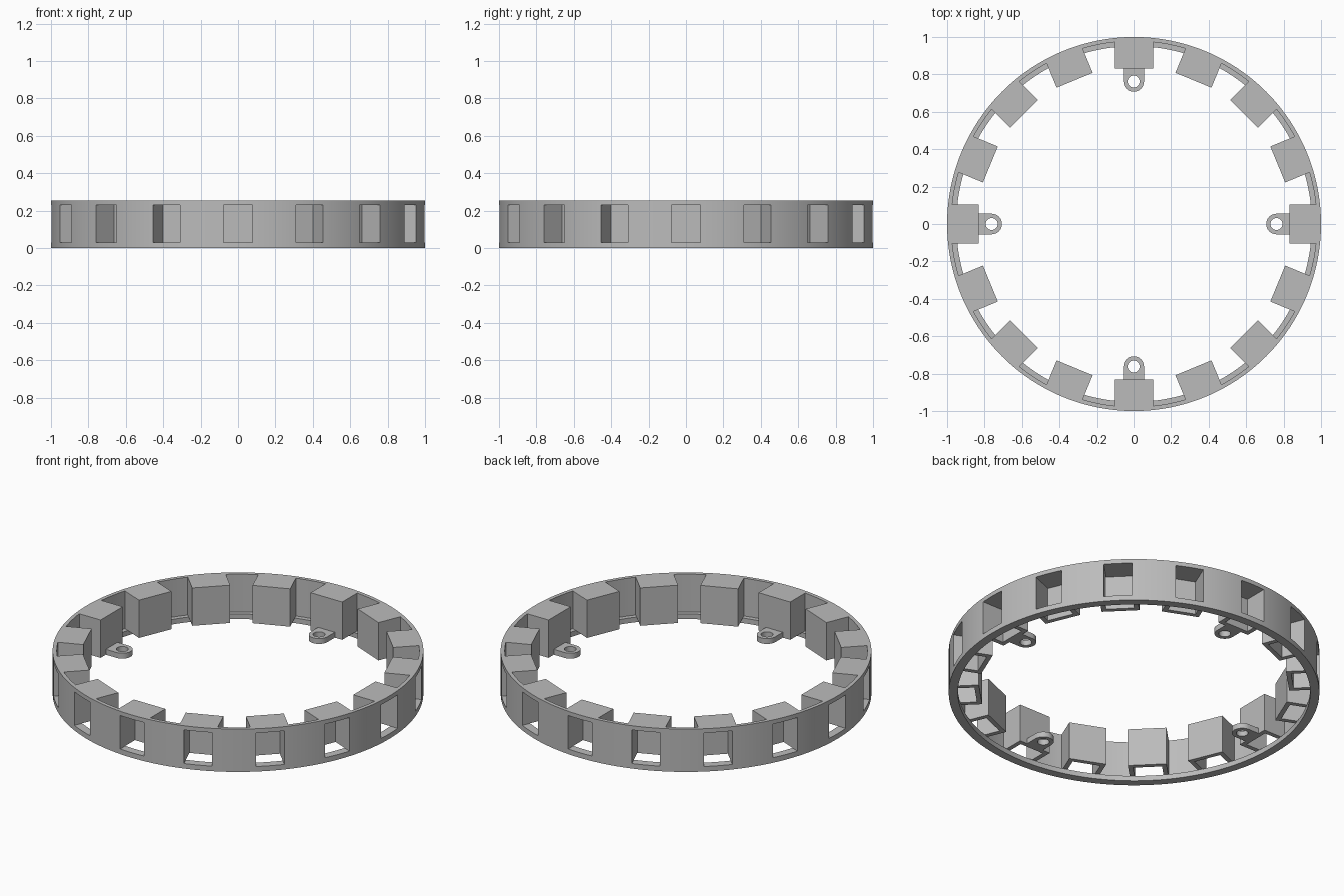
import bpy, bmesh, math
from mathutils import Matrix, Vector

cube = bpy.data.objects.get("Cube")
if cube:
    bpy.data.objects.remove(cube, do_unlink=True)

HEIGHT, FLOOR = 0.255, 0.03      # top of ring, top of bottom lip
POCKETS, SEGMENTS = 16, 192

grey = bpy.data.materials.new("plain grey")
grey.use_nodes = True
colour = (0.5, 0.5, 0.5, 1)
grey.diffuse_color = colour
grey.node_tree.nodes["Principled BSDF"].inputs["Base Color"].default_value = colour


def finish(name, bm):
    bmesh.ops.recalc_face_normals(bm, faces=bm.faces)
    mesh = bpy.data.meshes.new(name)
    bm.to_mesh(mesh)
    bm.free()
    mesh.materials.append(grey)
    obj = bpy.data.objects.new(name, mesh)
    bpy.context.collection.objects.link(obj)
    return obj


def loft(bm, loops):
    """Join closed loops of points into a closed tube-like solid."""
    rows = [[bm.verts.new(p) for p in loop] for loop in loops]
    for a, b in zip(rows, rows[1:] + rows[:1]):
        for i in range(len(a)):
            j = (i + 1) % len(a)
            bm.faces.new((a[i], a[j], b[j], b[i]))


def radial_boxes(name, r0, r1, half, z0, z1):
    """A box at each pocket position, from radius r0 to r1."""
    bm = bmesh.new()
    for i in range(POCKETS):
        turn = Matrix.Rotation(math.tau * i / POCKETS, 4, 'Z')
        place = Matrix.Translation(((r0 + r1) / 2, 0, (z0 + z1) / 2))
        size = Matrix.Diagonal((r1 - r0, 2 * half, z1 - z0, 1))
        bmesh.ops.create_cube(bm, size=1, matrix=turn @ place @ size)
    return finish(name, bm)


def combine(target, tool, operation):
    mod = target.modifiers.new(tool.name, 'BOOLEAN')
    mod.operation, mod.solver, mod.object = operation, 'EXACT', tool
    bpy.context.view_layer.objects.active = target
    bpy.ops.object.modifier_apply(modifier=mod.name)
    bpy.data.objects.remove(tool, do_unlink=True)


# Ring wall with a thicker lip along the bottom
profile = [(1, 0), (1, HEIGHT), (0.978, HEIGHT), (0.978, FLOOR), (0.951, FLOOR), (0.951, 0)]
angles = [math.tau * i / SEGMENTS for i in range(SEGMENTS)]
bm = bmesh.new()
loft(bm, [[(r * math.cos(a), r * math.sin(a), z) for a in angles] for r, z in profile])
ring = finish("ring_frame", bm)

# Pocket housings, then the windows and open undersides
combine(ring, radial_boxes("housings", 0.832, 0.986, 0.104, FLOOR, HEIGHT), 'UNION')
combine(ring, radial_boxes("windows", 0.858, 1.1, 0.078, FLOOR, 0.23), 'DIFFERENCE')
combine(ring, radial_boxes("undersides", 0.858, 0.945, 0.078, -0.1, 0.2), 'DIFFERENCE')


# Mounting tabs: rounded inner end, square end set into the housing
def tab_outline(a, radius=0.055):
    c, s = math.cos(a), math.sin(a)
    if c <= 0:
        return radius * c, radius * s
    k = radius / max(abs(c), abs(s))
    return k * c * 1.4, k * s


def mounting_tab(name, turn):
    steps = [math.tau * i / 48 for i in range(48)]
    outer = [tab_outline(a) for a in steps]
    hole = [(0.032 * math.cos(a), 0.032 * math.sin(a)) for a in steps]
    low, high = FLOOR, 0.062
    matrix = Matrix.Rotation(turn, 4, 'Z') @ Matrix.Translation((0.762, 0, 0))
    bm = bmesh.new()
    loft(bm, [[matrix @ Vector((x, y, z)) for x, y in loop]
              for loop, z in ((outer, low), (outer, high), (hole, high), (hole, low))])
    return finish(name, bm)


parts = [ring]
for i, side in enumerate(("left", "back", "right", "front")):
    parts.append(mounting_tab(side + "_mounting_tab", i * math.pi / 2))

# Smooth the curved walls, keep the corners crisp
bpy.ops.object.select_all(action='DESELECT')
for obj in parts:
    obj.select_set(True)
bpy.context.view_layer.objects.active = ring
bpy.ops.object.shade_smooth_by_angle(angle=math.radians(30))
